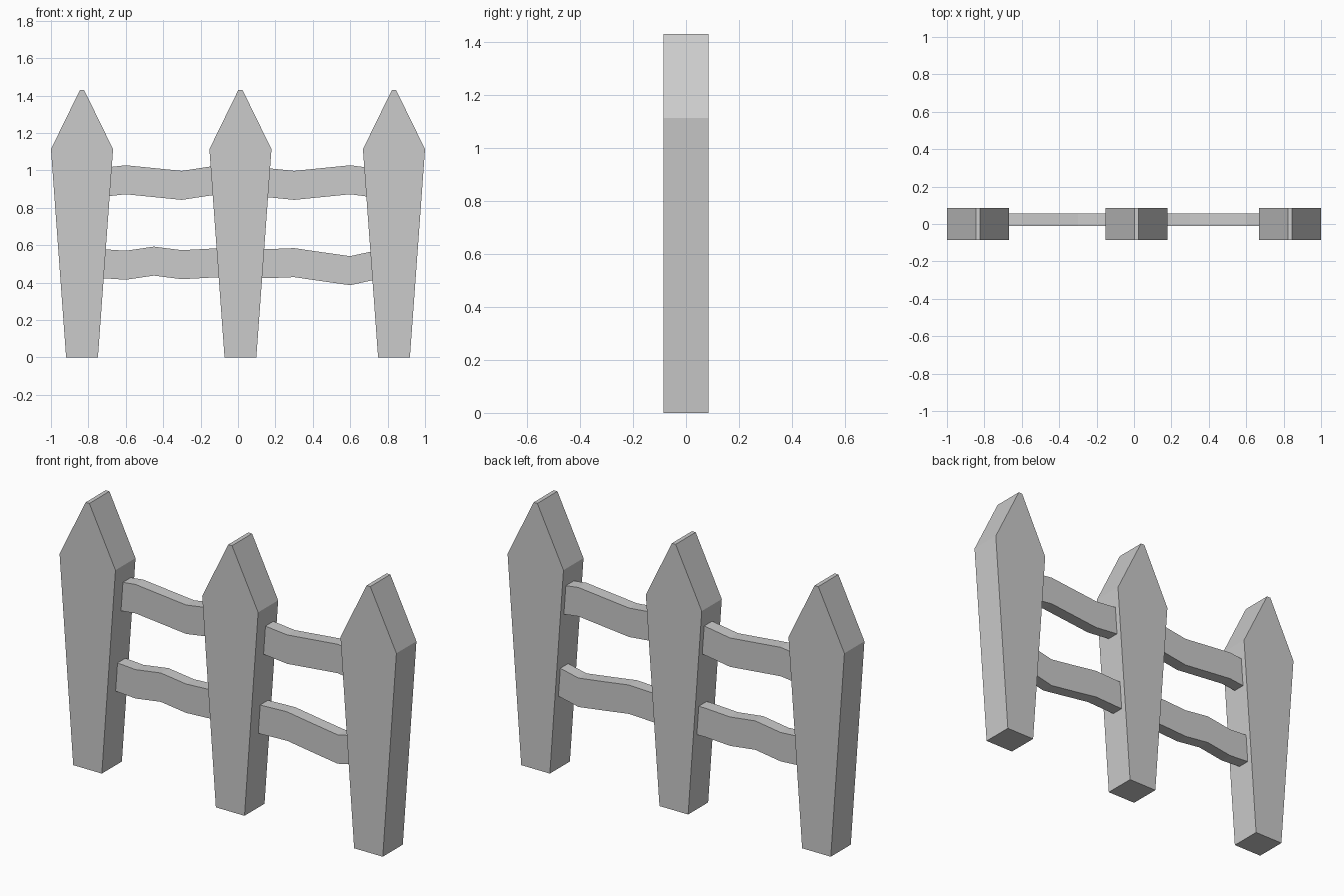
import bpy, bmesh

if "Cube" in bpy.data.objects:
    bpy.data.objects.remove(bpy.data.objects["Cube"])


def extrude_profile(name, pts, y0, y1):
    """Closed x-z outline extruded along y into a solid."""
    bm = bmesh.new()
    face = bm.faces.new([bm.verts.new((x, y0, z)) for x, z in pts])
    res = bmesh.ops.extrude_face_region(bm, geom=[face])
    verts = [g for g in res["geom"] if isinstance(g, bmesh.types.BMVert)]
    bmesh.ops.translate(bm, verts=verts, vec=(0, y1 - y0, 0))
    bmesh.ops.recalc_face_normals(bm, faces=bm.faces)
    mesh = bpy.data.meshes.new(name)
    bm.to_mesh(mesh)
    bm.free()
    ob = bpy.data.objects.new(name, mesh)
    bpy.context.collection.objects.link(ob)
    return ob


# Pointed posts: half outline mirrored about each post's centre
half = [(0.085, 0), (0.166, 1.113), (0.011, 1.43)]
for name, cx in (("left_post", -0.834), ("middle_post", 0.013), ("right_post", 0.834)):
    outline = [(cx + x, z) for x, z in half] + [(cx - x, z) for x, z in reversed(half)]
    extrude_profile(name, outline, -0.085, 0.085)

# Wavy rails: top edge heights at even spacing, constant thickness
rails = {
    "upper_rail": [1.01, 1.027, 1.012, 0.997, 1.02, 1.025, 1.012, 0.997, 1.012, 1.027, 1.007],
    "lower_rail": [0.58, 0.57, 0.592, 0.573, 0.581, 0.58, 0.578, 0.584, 0.562, 0.541, 0.574],
}
for name, tops in rails.items():
    edge = [(-0.75 + 0.15 * i, z) for i, z in enumerate(tops)]
    extrude_profile(name, edge + [(x, z - 0.155) for x, z in reversed(edge)], -0.012, 0.055)
